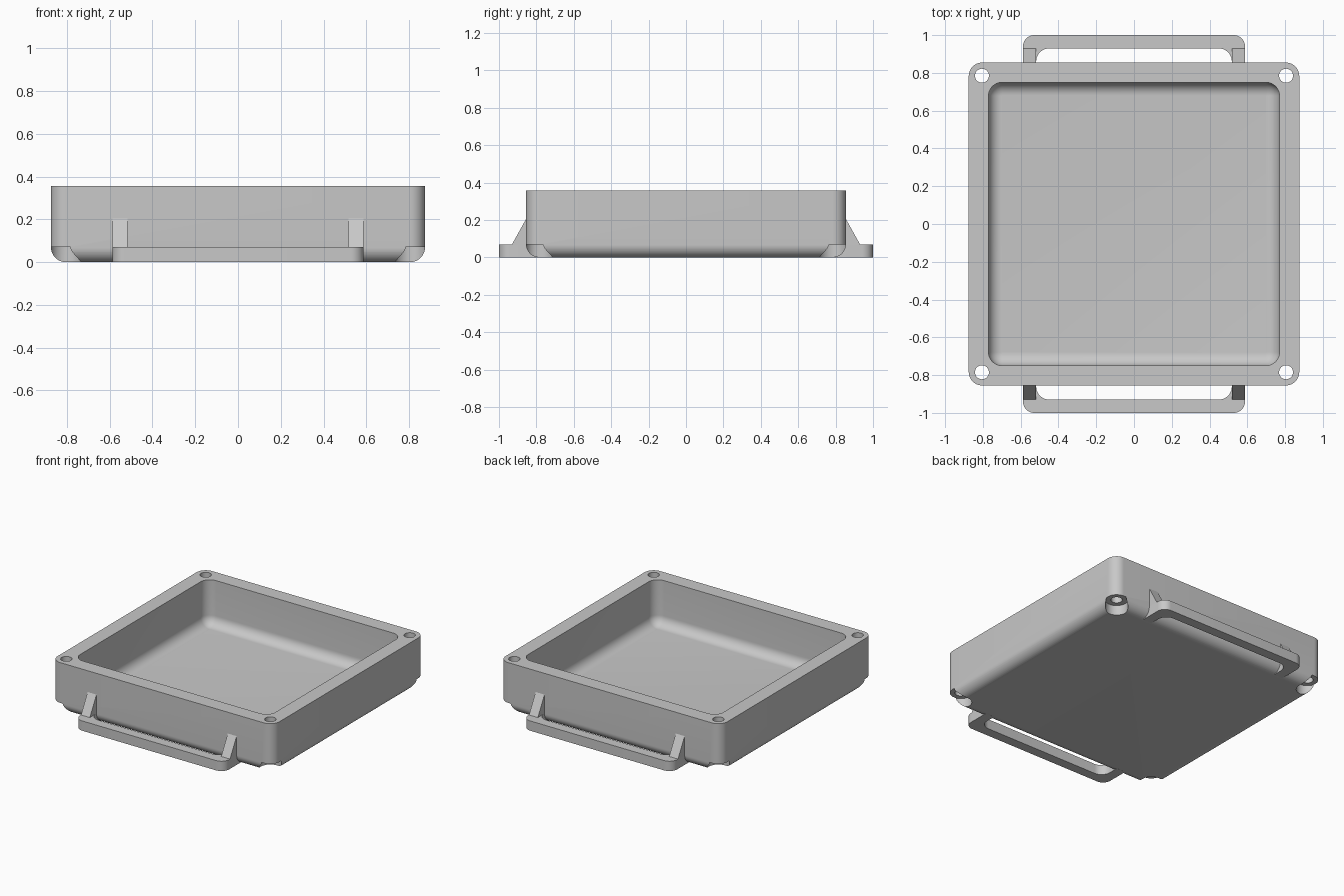
import bpy
import bmesh
from math import sin, cos, pi

old = bpy.data.objects.get("Cube")
if old:
    bpy.data.objects.remove(old, do_unlink=True)

grey = bpy.data.materials.new("plain grey")
grey.use_nodes = True
tone = (0.58, 0.58, 0.58, 1)
grey.diffuse_color = tone
grey.node_tree.nodes["Principled BSDF"].inputs["Base Color"].default_value = tone

HX, HY, TOP, R = 0.875, 0.855, 0.357, 0.07
FLOOR, WALL = 0.036, 0.105


def arc(cx, cy, r, start, end, n=10):
    angles = [start + (end - start) * i / n for i in range(n + 1)]
    return [(cx + r * cos(a), cy + r * sin(a)) for a in angles]


def rounded_rect(hx, hy, r):
    corners = [(1, 1), (-1, 1), (-1, -1), (1, -1)]
    pts = []
    for k, (sx, sy) in enumerate(corners):
        pts += arc(sx * (hx - r), sy * (hy - r), r, k * pi / 2, (k + 1) * pi / 2)
    return pts


def loft(name, rings):
    """Join matching rings of 3D points and cap both ends."""
    bm = bmesh.new()
    loops = [[bm.verts.new(p) for p in ring] for ring in rings]
    n = len(loops[0])
    for a, b in zip(loops, loops[1:]):
        for i in range(n):
            j = (i + 1) % n
            bm.faces.new((a[i], a[j], b[j], b[i]))
    bm.faces.new(loops[0])
    bm.faces.new(loops[-1])
    bmesh.ops.recalc_face_normals(bm, faces=bm.faces)
    mesh = bpy.data.meshes.new(name)
    bm.to_mesh(mesh)
    bm.free()
    mesh.materials.append(grey)
    obj = bpy.data.objects.new(name, mesh)
    bpy.context.collection.objects.link(obj)
    return obj


def prism(name, pts, z0, z1):
    return loft(name, [[(x, y, z) for x, y in pts] for z in (z0, z1)])


def round_bottom_box(name, hx, hy, z0, z1, fillet):
    rings = []
    for i in range(11):
        a = pi / 2 * i / 10
        inset = fillet * (1 - sin(a))
        z = z0 + fillet * (1 - cos(a))
        pts = rounded_rect(hx - inset, hy - inset, fillet + 0.002 - inset)
        rings.append([(x, y, z) for x, y in pts])
    rings.append([(x, y, z1) for x, y, z in rings[-1]])
    return loft(name, rings)


def circle(cx, cy, r):
    return arc(cx, cy, r, 0, 2 * pi, 40)[:-1]


def smooth(obj):
    bpy.ops.object.select_all(action='DESELECT')
    obj.select_set(True)
    bpy.context.view_layer.objects.active = obj
    bpy.ops.object.shade_smooth_by_angle(angle=pi / 6)


# Tray body, cavity and corner screw holes with recesses underneath
tray = round_bottom_box("tray", HX, HY, 0, TOP, R)
cutters = [round_bottom_box("cavity_cutter", HX - WALL, HY - WALL, FLOOR, TOP + 0.1, R)]
for sx in (-1, 1):
    for sy in (-1, 1):
        cx, cy = sx * (HX - R), sy * (HY - R)
        cutters.append(prism("recess_cutter", circle(cx, cy, R + 0.003), -0.1, R))
        cutters.append(prism("hole_cutter", circle(cx, cy, 0.037), -0.2, TOP + 0.2))

bpy.context.view_layer.objects.active = tray
for cutter in cutters:
    cutter.hide_render = True
    mod = tray.modifiers.new("cut", 'BOOLEAN')
    mod.operation = 'DIFFERENCE'
    mod.solver = 'EXACT'
    mod.object = cutter
    bpy.ops.object.modifier_apply(modifier=mod.name)
for cutter in cutters:
    bpy.data.objects.remove(cutter, do_unlink=True)
smooth(tray)

# Handle bars with sloped gussets, front and back
OUT, IN, ROOT = 0.588, 0.518, 0.79
half = arc(OUT - 0.06, 0.94, 0.06, 0, pi / 2)
inner = arc(IN - 0.07, 0.86, 0.07, 0, pi / 2)
right_outer = [(OUT, ROOT)] + half
right_inner = [(IN, ROOT)] + inner


def flip(pts):
    return [(-x, y) for x, y in reversed(pts)]


outline = right_outer + flip(right_outer) + [(-x, y) for x, y in right_inner] + right_inner[::-1]
for side, sy in (("front", -1), ("back", 1)):
    smooth(prism(side + "_handle", [(x, sy * y) for x, y in outline], 0, R))
    for hand, sx in (("left", 1), ("right", -1)):
        profile = [(0.84, 0.05), (0.93, 0.05), (0.93, R), (HY, 0.205), (0.84, 0.205)]
        loft(side + "_" + hand + "_gusset",
             [[(sx * x, sy * y, z) for y, z in profile] for x in (IN, OUT)])
